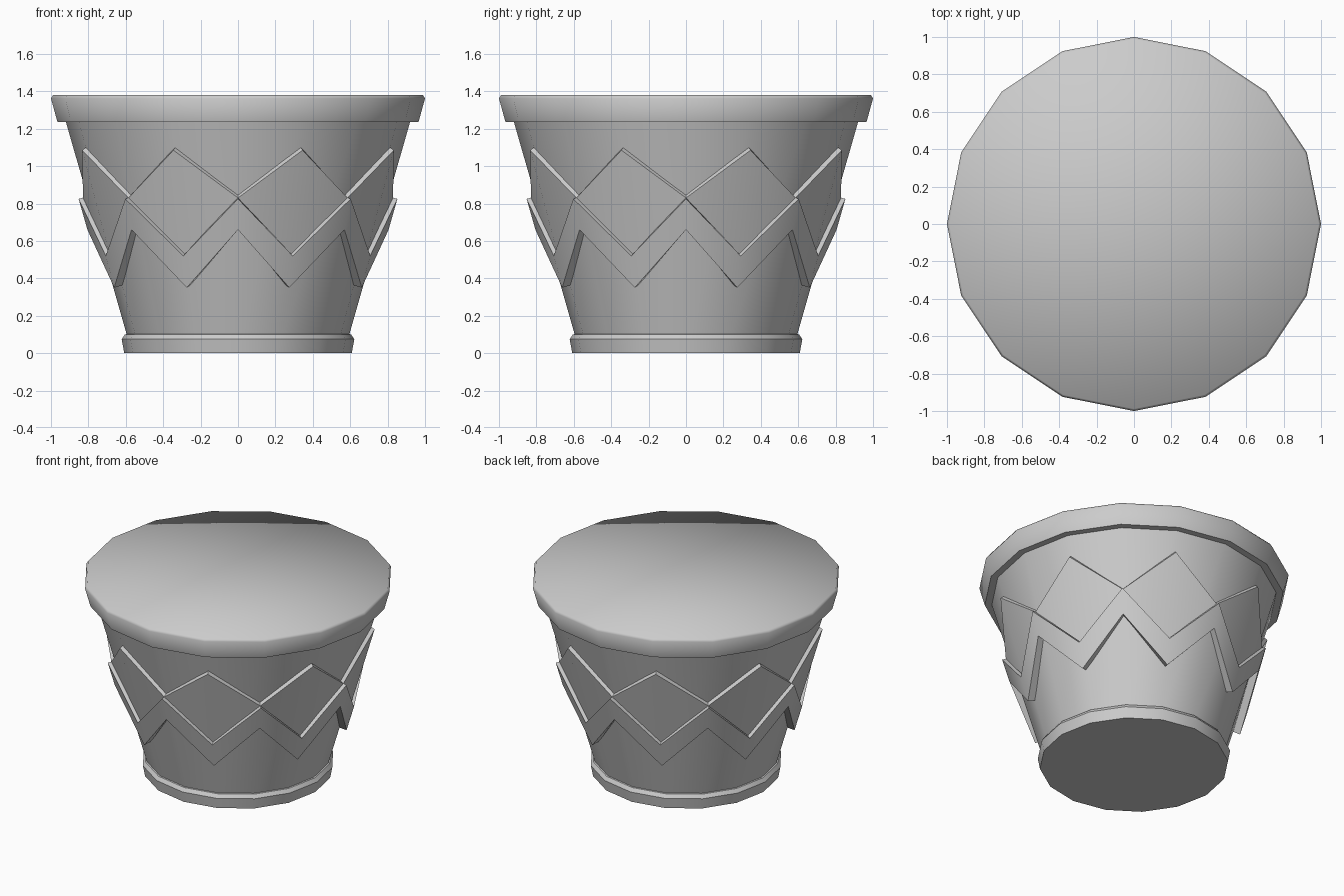
import bpy, bmesh
from math import cos, sin, pi, radians

SIDES = 16

cube = bpy.data.objects.get("Cube")
if cube:
    bpy.data.objects.remove(cube)

grey = bpy.data.materials.new("plain grey")
grey.use_nodes = True
colour = (0.6, 0.6, 0.6, 1)
grey.diffuse_color = colour
grey.node_tree.nodes["Principled BSDF"].inputs["Base Color"].default_value = colour


def body_radius(z):
    return 0.595 + 0.286 * (z - 0.1)


def polar(step, r, z):
    a = 2 * pi * step / SIDES
    return (r * cos(a), r * sin(a), z)


def finish(bm, name, angle):
    mesh = bpy.data.meshes.new(name)
    bm.to_mesh(mesh)
    bm.free()
    obj = bpy.data.objects.new(name, mesh)
    bpy.context.collection.objects.link(obj)
    mesh.materials.append(grey)
    bpy.ops.object.select_all(action="DESELECT")
    obj.select_set(True)
    bpy.context.view_layer.objects.active = obj
    bpy.ops.object.shade_smooth_by_angle(angle=radians(angle))
    return obj


def lathe(name, profile, angle):
    """Turn a bottom-to-top profile of (radius, z) and close both ends."""
    bm = bmesh.new()
    rings = [[bm.verts.new(polar(s, r, z)) for s in range(SIDES)] for r, z in profile]
    for low, high in zip(rings, rings[1:]):
        for s in range(SIDES):
            t = (s + 1) % SIDES
            bm.faces.new((low[s], low[t], high[t], high[s]))
    bottom = bm.verts.new((0, 0, profile[0][1]))
    top = bm.verts.new((0, 0, profile[-1][1]))
    for s in range(SIDES):
        t = (s + 1) % SIDES
        bm.faces.new((bottom, rings[0][t], rings[0][s]))
        bm.faces.new((top, rings[-1][s], rings[-1][t]))
    return finish(bm, name, angle)


def zigzag(name, tops, bottoms, thickness, rise):
    """Raised band whose edges alternate between two heights around the body."""
    bm = bmesh.new()
    outer, inner = {}, {}

    def vert(step, z):
        key = (step % SIDES, z)
        if key not in outer:
            outer[key] = bm.verts.new(polar(step, body_radius(z) + thickness, z))
            zi = z + rise
            inner[outer[key]] = bm.verts.new(polar(step, body_radius(zi) - 0.01, zi))
        return outer[key]

    for s in range(SIDES):
        p, q = s % 2, (s + 1) % 2
        corners = [vert(s, tops[p]), vert(s, bottoms[p]),
                   vert(s + 1, bottoms[q]), vert(s + 1, tops[q])]
        bm.faces.new(list(dict.fromkeys(corners)))
    # Walls from the open edges back into the body
    for edge in [e for e in bm.edges if e.is_boundary]:
        loop = edge.link_loops[0]
        a, b = loop.vert, loop.link_loop_next.vert
        bm.faces.new((b, a, inner[a], inner[b]))
    return finish(bm, name, 30)


# Tapered body
lathe("body", [(body_radius(0.05), 0.05), (body_radius(1.3), 1.3)], 30)

# Flaring rim with a closed top
lathe("rim", [(0.965, 1.235), (1.0, 1.362), (0.988, 1.38)], 60)

# Foot ring with a sloped upper edge
lathe("foot", [(0.608, 0), (0.622, 0.075), (0.605, 0.1), (0.58, 0.105)], 30)

# Diamond panels and the thicker zigzag band under them
zigzag("diamond_panels", (0.83, 1.085), (0.83, 0.53), 0.025, 0.02)
zigzag("zigzag_band", (0.825, 0.52), (0.66, 0.35), 0.05, 0.015)
